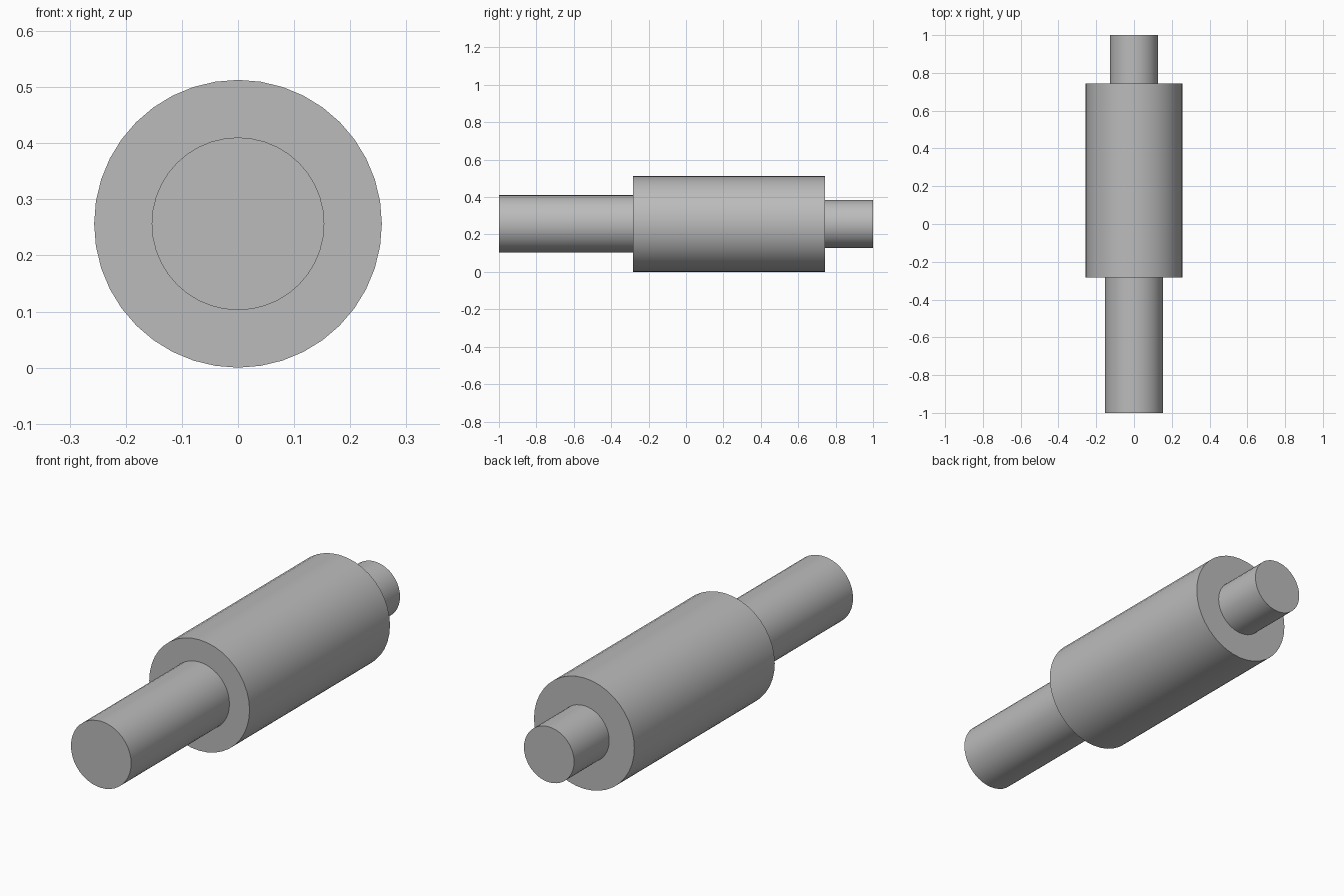
import bpy
import math

cube = bpy.data.objects.get("Cube")
if cube:
    bpy.data.objects.remove(cube, do_unlink=True)

UNIT = 2 / 39      # the shaft is 39 units long
AXIS_Z = 5 * UNIT  # height of the shaft axis

# Single plain metal colour
steel = bpy.data.materials.new("steel_grey")
colour = (0.5, 0.5, 0.5, 1)
steel.diffuse_color = colour
steel.use_nodes = True
steel.node_tree.nodes["Principled BSDF"].inputs["Base Color"].default_value = colour


def lathe(name, profile, sides=40):
    """Revolve a (radius, y) profile about the shaft axis."""
    verts, faces = [], []
    for radius, y in profile:
        for i in range(sides):
            a = math.tau * i / sides
            verts.append((radius * UNIT * math.cos(a), y * UNIT - 1,
                          AXIS_Z + radius * UNIT * math.sin(a)))
    for ring in range(len(profile) - 1):
        for i in range(sides):
            a, b = ring * sides + i, ring * sides + (i + 1) % sides
            faces.append((a, b, b + sides, a + sides))
    # End caps
    faces.append(tuple(reversed(range(sides))))
    faces.append(tuple(range(len(verts) - sides, len(verts))))
    mesh = bpy.data.meshes.new(name)
    mesh.from_pydata(verts, [], faces)
    mesh.flip_normals()
    mesh.materials.append(steel)
    obj = bpy.data.objects.new(name, mesh)
    bpy.context.collection.objects.link(obj)
    bpy.ops.object.select_all(action='DESELECT')
    obj.select_set(True)
    bpy.context.view_layer.objects.active = obj
    bpy.ops.object.shade_smooth_by_angle(angle=math.radians(30))
    return obj


# Long front journal, thick body and short rear journal in one turned piece
lathe("stepped_shaft", [(3, 0), (3, 14), (5, 14), (5, 34), (2.5, 34), (2.5, 39)])
